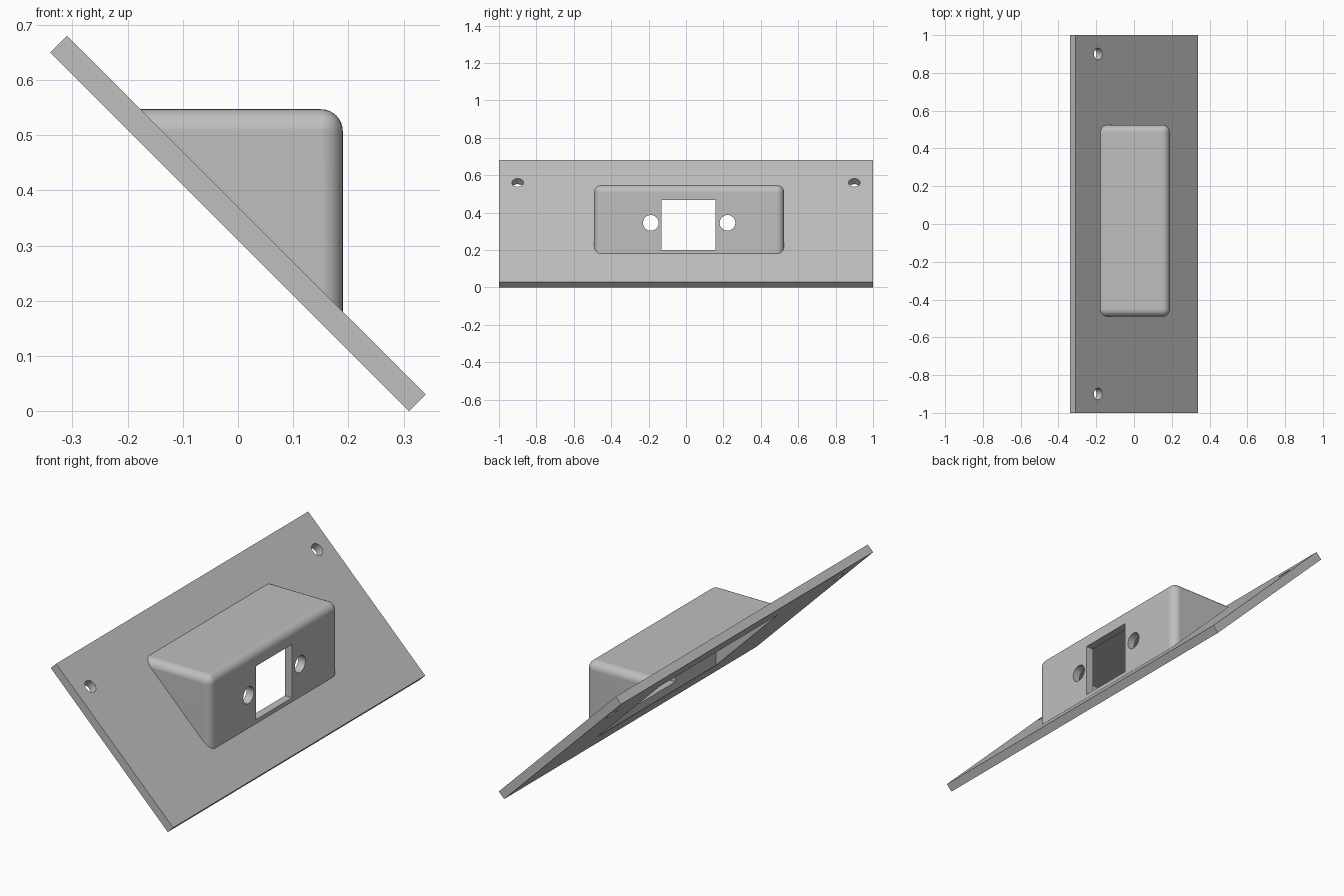
import bpy, bmesh, math
from mathutils import Matrix, Vector

cube = bpy.data.objects.get("Cube")
if cube:
    bpy.data.objects.remove(cube, do_unlink=True)

grey = bpy.data.materials.new("plain grey")
grey.use_nodes = True
colour = (0.52, 0.52, 0.52, 1)
grey.diffuse_color = colour
bsdf = grey.node_tree.nodes["Principled BSDF"]
bsdf.inputs["Base Color"].default_value = colour
bsdf.inputs["Roughness"].default_value = 0.6


def finish(name, bm):
    bmesh.ops.recalc_face_normals(bm, faces=bm.faces)
    mesh = bpy.data.meshes.new(name)
    bm.to_mesh(mesh)
    bm.free()
    mesh.materials.append(grey)
    obj = bpy.data.objects.new(name, mesh)
    bpy.context.collection.objects.link(obj)
    return obj


def box(name, x, y, z, fillet=0):
    bm = bmesh.new()
    bmesh.ops.create_cube(bm, size=1)
    for v in bm.verts:
        v.co = [(a + b) / 2 + c * (b - a) for c, (a, b) in zip(v.co, (x, y, z))]
    if fillet:
        bmesh.ops.bevel(bm, geom=bm.edges[:], offset=fillet, segments=8,
                        profile=0.5, affect='EDGES')
    return finish(name, bm)


def prism(name, profile, y0, y1):
    bm = bmesh.new()
    face = bm.faces.new([bm.verts.new((x, y0, z)) for x, z in profile])
    new = bmesh.ops.extrude_face_region(bm, geom=[face])["geom"]
    verts = [g for g in new if isinstance(g, bmesh.types.BMVert)]
    bmesh.ops.translate(bm, verts=verts, vec=(0, y1 - y0, 0))
    return finish(name, bm)


def drill(name, centre, direction, radius, length):
    bm = bmesh.new()
    turn = Vector(direction).to_track_quat('Z', 'Y').to_matrix().to_4x4()
    bmesh.ops.create_cone(bm, cap_ends=True, segments=32, radius1=radius,
                          radius2=radius, depth=length,
                          matrix=Matrix.Translation(centre) @ turn)
    return finish(name, bm)


def combine(target, tool, operation):
    mod = target.modifiers.new(operation.lower(), 'BOOLEAN')
    mod.operation = operation
    mod.solver = 'EXACT'
    mod.object = tool
    bpy.context.view_layer.objects.active = target
    bpy.ops.object.modifier_apply(modifier=mod.name)
    bpy.data.objects.remove(tool, do_unlink=True)


MID = 0.017      # housing centre along y
HALF = 0.508     # housing half length
WALL = 0.04
FRONT, TOP = 0.19, 0.547

# Sloping mounting plate
plate = prism("sloped_plate_with_housing",
              [(-0.34, 0.65), (-0.31, 0.68), (0.34, 0.03), (0.31, 0)], -1, 1)

# Rounded housing, trimmed off inside the plate
housing = box("housing", (-0.7, FRONT), (MID - HALF, MID + HALF), (-0.4, TOP), WALL)
trim = prism("trim", [(-1, 1.34), (1, -0.66), (-1, -0.66)], -1.5, 1.5)
combine(housing, trim, 'DIFFERENCE')
combine(plate, housing, 'UNION')

# Hollow inside, open through the underside of the plate
cavity = box("cavity", (-0.7, FRONT - WALL),
             (MID - HALF + WALL, MID + HALF - WALL), (-0.4, TOP - WALL))
combine(plate, cavity, 'DIFFERENCE')

# Square window and round fixing holes in the housing front
combine(plate, box("window", (0.1, 0.3), (-0.13, 0.158), (0.2, 0.468)), 'DIFFERENCE')
for side in (-1, 1):
    hole = drill("front_hole", (FRONT, MID + side * 0.205, 0.345), (1, 0, 0), 0.042, 0.2)
    combine(plate, hole, 'DIFFERENCE')
    # Mounting hole square to the plate
    hole = drill("plate_hole", (-0.205, side * 0.9, 0.545), (1, 0, 1), 0.031, 0.2)
    combine(plate, hole, 'DIFFERENCE')

# Smooth the fillets and hole walls, keep flat faces flat
bpy.ops.object.select_all(action='DESELECT')
plate.select_set(True)
bpy.context.view_layer.objects.active = plate
bpy.ops.object.shade_smooth_by_angle(angle=math.radians(30))
normals = plate.modifiers.new("flat_face_normals", 'WEIGHTED_NORMAL')
normals.keep_sharp = True
